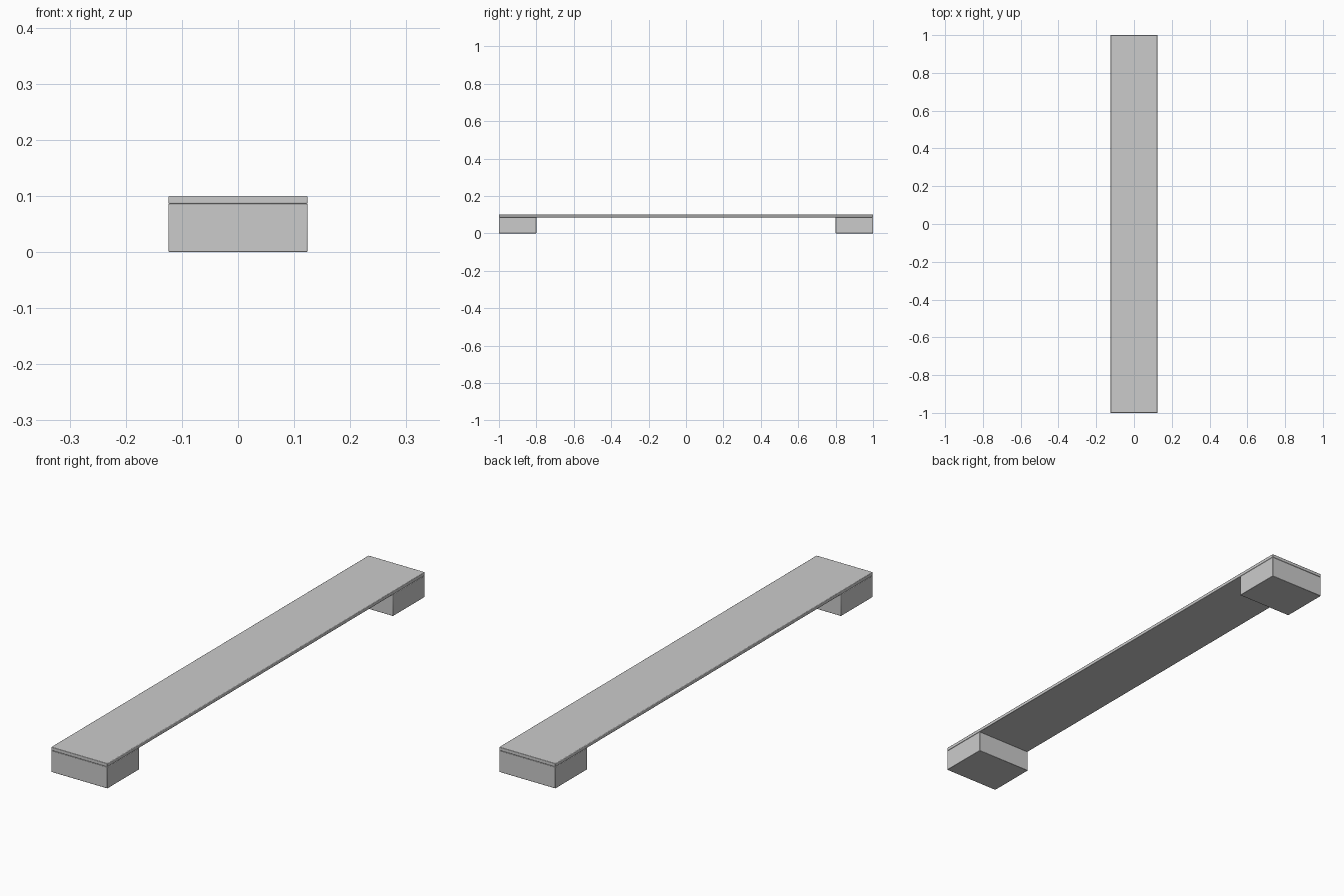
import bpy

if "Cube" in bpy.data.objects:
    bpy.data.objects.remove(bpy.data.objects["Cube"])

WIDTH = 0.248


def rounded_box(name, y0, y1, z0, z1, radius):
    """Box centred on x = 0 with slightly eased edges."""
    bpy.ops.mesh.primitive_cube_add(size=1, location=(0, (y0 + y1) / 2, (z0 + z1) / 2))
    ob = bpy.context.object
    ob.name = name
    ob.scale = (WIDTH, y1 - y0, z1 - z0)
    bpy.ops.object.transform_apply(location=False, rotation=False, scale=True)
    bevel = ob.modifiers.new("eased_edges", 'BEVEL')
    bevel.width = radius
    bevel.segments = 2
    bpy.ops.object.shade_smooth_by_angle(angle=0.6)
    return ob


# Long thin top board
rounded_box("top_board", -1.0, 1.0, 0.086, 0.1, 0.002)

# Support block under each end
rounded_box("front_block", -1.0, -0.8, 0.0, 0.086, 0.002)
rounded_box("back_block", 0.8, 1.0, 0.0, 0.086, 0.002)
